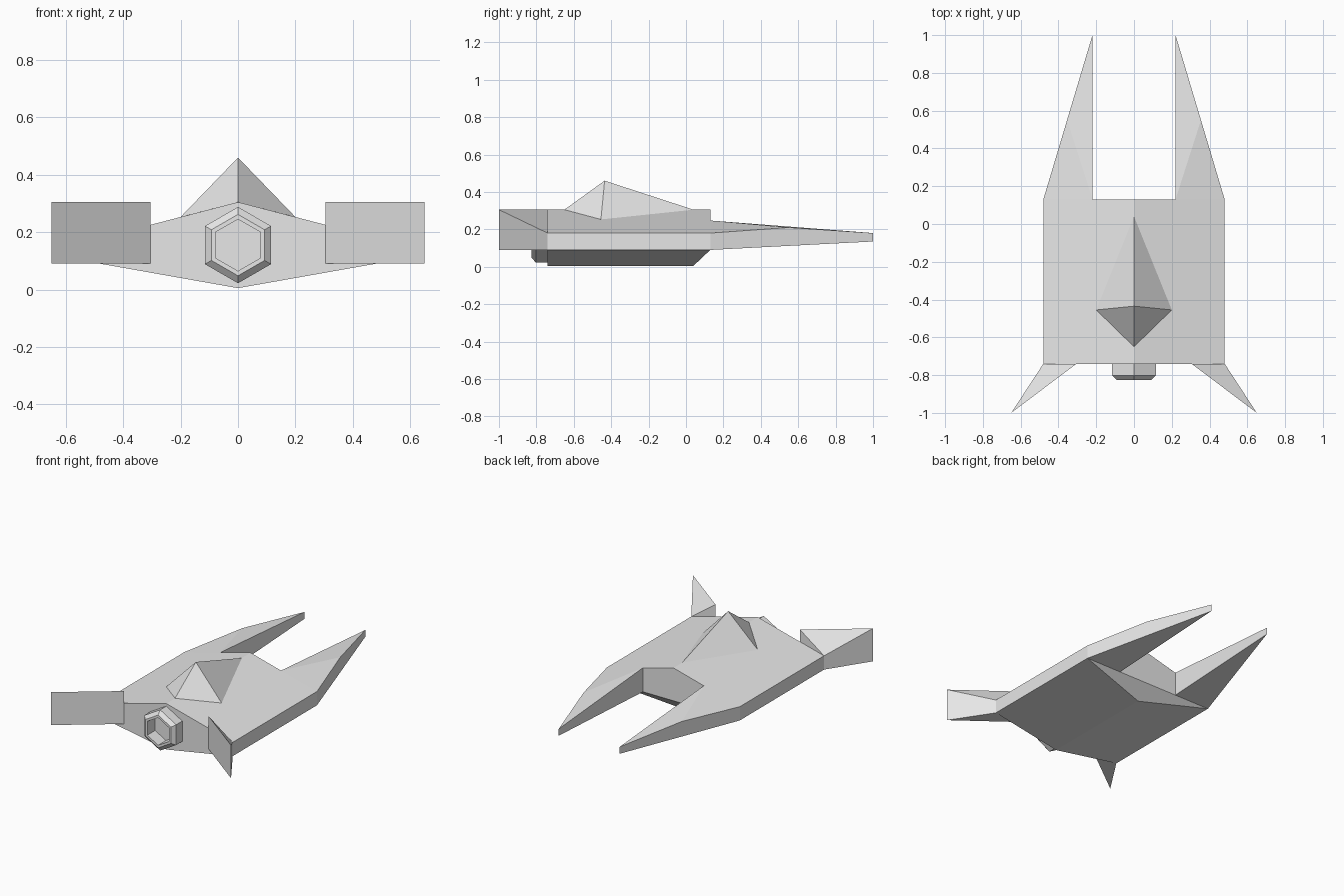
import bpy
import bmesh
import math

cube = bpy.data.objects.get("Cube")
if cube:
    bpy.data.objects.remove(cube, do_unlink=True)

# One plain grey for the whole craft
GREY = (0.8, 0.8, 0.8, 1.0)
grey = bpy.data.materials.new("hull_grey")
grey.use_nodes = True
grey.diffuse_color = GREY
grey.node_tree.nodes["Principled BSDF"].inputs["Base Color"].default_value = GREY


def finish(name, bm):
    """Weld, orient and link a flat-shaded part."""
    bmesh.ops.remove_doubles(bm, verts=bm.verts, dist=0.0005)
    bmesh.ops.recalc_face_normals(bm, faces=bm.faces)
    mesh = bpy.data.meshes.new(name)
    bm.to_mesh(mesh)
    bm.free()
    mesh.materials.append(grey)
    obj = bpy.data.objects.new(name, mesh)
    bpy.context.collection.objects.link(obj)
    return obj


def panels(name, points, faces, sides=(1, -1)):
    """Build faces from named corners, once for each listed side of x."""
    bm = bmesh.new()
    for side in sides:
        verts = {k: bm.verts.new((x * side, y, z)) for k, (x, y, z) in points.items()}
        for face in faces:
            bm.faces.new([verts[k] for k in face.split()])
    return finish(name, bm)


# Hull with two rear prongs around a notch
FRONT, REAR = -0.74, 0.13
hull_points = {
    "front_ridge": (0, FRONT, 0.305),
    "front_shoulder": (0.48, FRONT, 0.18),
    "front_chine": (0.48, FRONT, 0.09),
    "front_keel": (0, FRONT, 0.005),
    "rear_ridge": (0, REAR, 0.305),
    "notch_top": (0.22, REAR, 0.247),
    "rear_shoulder": (0.48, REAR, 0.18),
    "rear_chine": (0.48, REAR, 0.09),
    "notch_low": (0.22, REAR, 0.09),
    "notch_mid": (0, REAR, 0.09),
    "rear_keel": (0, 0.04, 0.005),
    "crease": (0.3545, 0.55, 0.21),
    "tip_top": (0.22, 1, 0.18),
    "tip_low": (0.22, 1, 0.135),
}
panels("hull", hull_points, [
    "front_ridge front_keel front_chine front_shoulder",
    "front_ridge front_shoulder rear_shoulder notch_top rear_ridge",
    "front_shoulder front_chine rear_chine rear_shoulder",
    "front_chine front_keel rear_keel rear_chine",
    "rear_keel notch_mid notch_low rear_chine",
    "rear_ridge notch_top notch_low notch_mid",
    "notch_top rear_shoulder crease",
    "notch_top crease tip_top",
    "rear_shoulder rear_chine tip_low tip_top crease",
    "notch_top tip_top tip_low notch_low",
    "rear_chine notch_low tip_low",
])

# Faceted canopy, its base sunk into the hull
canopy_points = {
    "nose": (0, -0.65, 0.305),
    "peak": (0, -0.435, 0.46),
    "side": (0.2, -0.455, 0.253),
    "tail": (0, 0.04, 0.305),
    "root": (0, -0.4, 0.2),
}
panels("canopy", canopy_points, [
    "nose side peak", "peak side tail", "nose root side", "side root tail",
])

# Splayed front fins
fin_points = {
    "in_low": (0.305, FRONT, 0.09),
    "in_top": (0.305, FRONT, 0.305),
    "out_low": (0.48, FRONT, 0.09),
    "out_top": (0.48, FRONT, 0.18),
    "tip_low": (0.65, -1, 0.09),
    "tip_top": (0.65, -1, 0.305),
}
fin_faces = [
    "in_low tip_low tip_top in_top",
    "tip_low out_low out_top tip_top",
    "in_top tip_top out_top",
    "in_low out_low tip_low",
    "in_low in_top out_top out_low",
]
for side, label in ((1, "left"), (-1, "right")):
    panels(label + "_front_fin", fin_points, fin_faces, (side,))

# Hexagonal nose port: bevelled rim around a recess
bm = bmesh.new()
rings = []
for radius, y in ((0.133, FRONT), (0.133, -0.803), (0.107, -0.825),
                  (0.09, -0.825), (0.09, FRONT - 0.004)):
    angles = [math.radians(30 + 60 * i) for i in range(6)]
    rings.append([bm.verts.new((radius * math.cos(a), y, 0.155 + radius * math.sin(a)))
                  for a in angles])
for a, b in zip(rings, rings[1:]):
    for i in range(6):
        j = (i + 1) % 6
        bm.faces.new((a[i], a[j], b[j], b[i]))
bm.faces.new(rings[0])
bm.faces.new(rings[-1])
finish("nose_port", bm)
